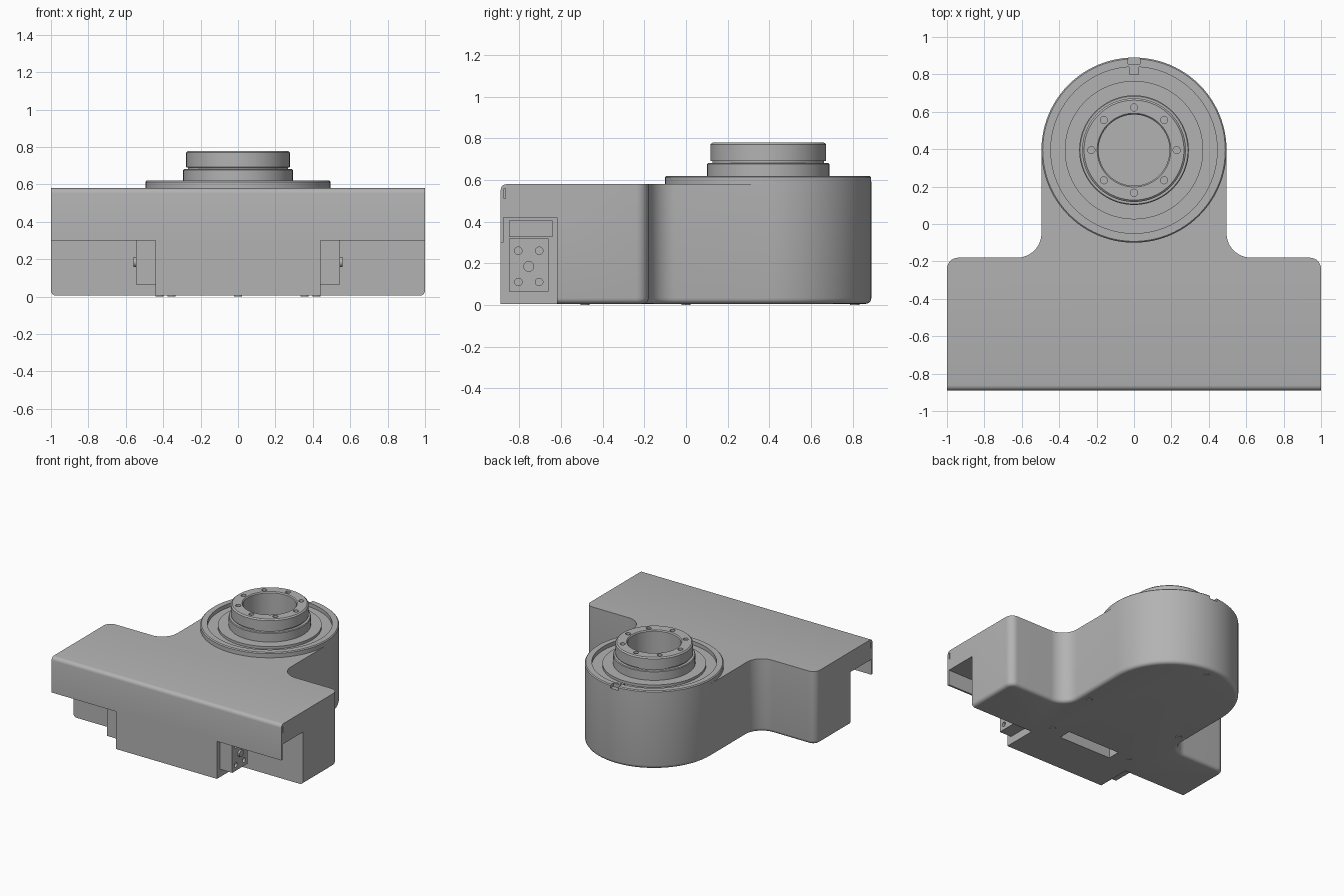
import bpy, bmesh, math
from mathutils import Matrix, Vector

if "Cube" in bpy.data.objects:
    bpy.data.objects.remove(bpy.data.objects["Cube"])

CY = 0.395          # turret axis y
R = 0.495           # turret radius
grey = bpy.data.materials.new("light_grey_metal")
grey.diffuse_color = (0.45, 0.45, 0.45, 1)
grey.use_nodes = True
grey.node_tree.nodes["Principled BSDF"].inputs["Base Color"].default_value = grey.diffuse_color


def make(name, bm):
    bmesh.ops.recalc_face_normals(bm, faces=bm.faces)
    me = bpy.data.meshes.new(name)
    bm.to_mesh(me)
    bm.free()
    ob = bpy.data.objects.new(name, me)
    bpy.context.collection.objects.link(ob)
    me.materials.append(grey)
    return ob


def box(name, lo, hi):
    bm = bmesh.new()
    lo, hi = Vector(lo), Vector(hi)
    bmesh.ops.create_cube(bm, size=1, matrix=Matrix.Translation((lo + hi) / 2)
                          @ Matrix.Diagonal((*(hi - lo), 1)))
    return make(name, bm)


def cyl(name, centre, r, depth, axis='Z', seg=24, r2=None):
    bm = bmesh.new()
    rot = Matrix.Rotation(math.pi / 2, 4, 'Y') if axis == 'X' else Matrix()
    bmesh.ops.create_cone(bm, cap_ends=True, segments=seg, radius1=r, radius2=r if r2 is None else r2,
                          depth=depth, matrix=Matrix.Translation(centre) @ rot)
    return make(name, bm)


def lathe(name, prof, seg=96):
    bm = bmesh.new()
    rings = [[bm.verts.new((r * math.cos(a), CY + r * math.sin(a), z)) for r, z in prof]
             for a in (2 * math.pi * i / seg for i in range(seg))]
    n = len(prof)
    for i in range(seg):
        a, b = rings[i], rings[(i + 1) % seg]
        for j in range(n):
            k = (j + 1) % n
            bm.faces.new((a[j], b[j], b[k], a[k]))
    return make(name, bm)


def cut(ob, cutters):
    for c in cutters:
        m = ob.modifiers.new("cut", 'BOOLEAN')
        m.operation, m.solver, m.object = 'DIFFERENCE', 'EXACT', c
        bpy.context.view_layer.objects.active = ob
        bpy.ops.object.modifier_apply(modifier=m.name)
        bpy.data.objects.remove(c)


def arc(cx, cy, r, a0, a1, n):
    return [(cx + r * math.cos(math.radians(a0 + (a1 - a0) * i / n)),
             cy + r * math.sin(math.radians(a0 + (a1 - a0) * i / n))) for i in range(n + 1)]


# T-shaped base body
half = [(1, -0.89)] + arc(0.94, -0.24, 0.06, 0, 90, 8) + arc(0.625, -0.05, 0.13, 270, 180, 12)
outline = half + arc(0, CY, R, 0, 180, 48) + [(-x, y) for x, y in reversed(half)]
bm = bmesh.new()
Z0, Z1 = 0.005, 0.58
face = bm.faces.new([bm.verts.new((x, y, Z0)) for x, y in outline])
ext = bmesh.ops.extrude_face_region(bm, geom=[face])
bmesh.ops.translate(bm, vec=(0, 0, Z1 - Z0), verts=[v for v in ext["geom"] if isinstance(v, bmesh.types.BMVert)])
bmesh.ops.recalc_face_normals(bm, faces=bm.faces)


def is_front(e):
    return all(v.co.y < -0.88 for v in e.verts)


bottom = [e for e in bm.edges if all(v.co.z < 0.01 for v in e.verts) and not is_front(e)]
top = [e for e in bm.edges if all(v.co.z > 0.57 for v in e.verts) and is_front(e)]
bmesh.ops.bevel(bm, geom=bottom + top, offset=0.028, segments=4, profile=0.5, affect='EDGES')
body = make("base_body", bm)

# Side recesses behind a thin front lip, cover grooves, bottom slot and turret bore
cutters = []
for s in (1, -1):
    def sbox(x0, x1, y0, y1, z0, z1):
        a, b = sorted((s * x0, s * x1))
        return box("cutter", (a, y0, z0), (b, y1, z1))
    cutters += [sbox(0.44, 1.1, -0.876, -0.62, -0.1, 0.42),
                sbox(0.44, 1.1, -1.0, -0.87, -0.1, 0.30),
                sbox(0.985, 1.1, -0.874, -0.866, 0.51, 0.56)]
cutters += [box("cutter", (-0.23, -0.55, -0.1), (0.23, -0.45, 0.1)),
            cyl("cutter", (0, CY, 0.5), 0.19, 0.4, seg=96)]
cut(body, cutters)

# Connector blocks in the side recesses
parts = [body]
for s, side in ((1, "right"), (-1, "left")):
    def side_box(name, x0, x1, y0, y1, z0, z1):
        a, b = sorted((s * x0, s * x1))
        return box(side + name, (a, y0, z0), (b, y1, z1))
    block = side_box("_connector_block", 0.43, 0.545, -0.85, -0.66, 0.065, 0.32)
    cut(block, [cyl("cutter", (s * 0.545, y, z), 0.018, 0.04, 'X')
                for y in (-0.805, -0.705) for z in (0.11, 0.26)])
    parts += [block, side_box("_connector_cap", 0.43, 0.57, -0.85, -0.64, 0.325, 0.405),
              cyl(side + "_connector_pin", (s * 0.55, -0.755, 0.185), 0.026, 0.02, 'X')]

# Turret rim with a channel inside and a notch at the back
rim = lathe("turret_rim", [(0.28, 0.575), (0.28, 0.61), (0.37, 0.61), (0.37, 0.59), (0.445, 0.59),
                           (0.445, 0.62), (0.488, 0.62), (R, 0.613), (R, 0.575)])
cut(rim, [box("cutter", (-0.033, 0.855, 0.592), (0.033, 0.95, 0.7))])
tab = box("rim_stop_tab", (-0.028, 0.80, 0.585), (0.028, 0.842, 0.612))
tab_screw = cyl("rim_stop_screw", (0, 0.82, 0.612), 0.014, 0.008)

# Output flange with a ring of bolt holes
flange = lathe("output_flange", [(0.19, 0.575), (0.19, 0.772), (0.197, 0.78), (0.267, 0.78), (0.277, 0.771),
                                 (0.277, 0.692), (0.268, 0.69), (0.268, 0.682), (0.288, 0.682),
                                 (0.293, 0.677), (0.293, 0.575)])
cut(flange, [cyl("cutter", (0.228 * math.cos(a), CY + 0.228 * math.sin(a), 0.78), 0.019, 0.08)
             for a in (i * math.pi / 4 for i in range(8))])
parts += [rim, tab, tab_screw, flange]

# Screws under the base
for i, (x, y) in enumerate([(0.355, -0.485), (-0.355, -0.485), (0.42, 0.0), (-0.42, 0.0), (0, 0.81)]):
    parts.append(cyl("base_screw_%d" % (i + 1), (x, y, 0.006), 0.022, 0.012))

for ob in parts:
    bpy.ops.object.select_all(action='DESELECT')
    ob.select_set(True)
    bpy.context.view_layer.objects.active = ob
    bpy.ops.object.shade_smooth_by_angle(angle=math.radians(30))
